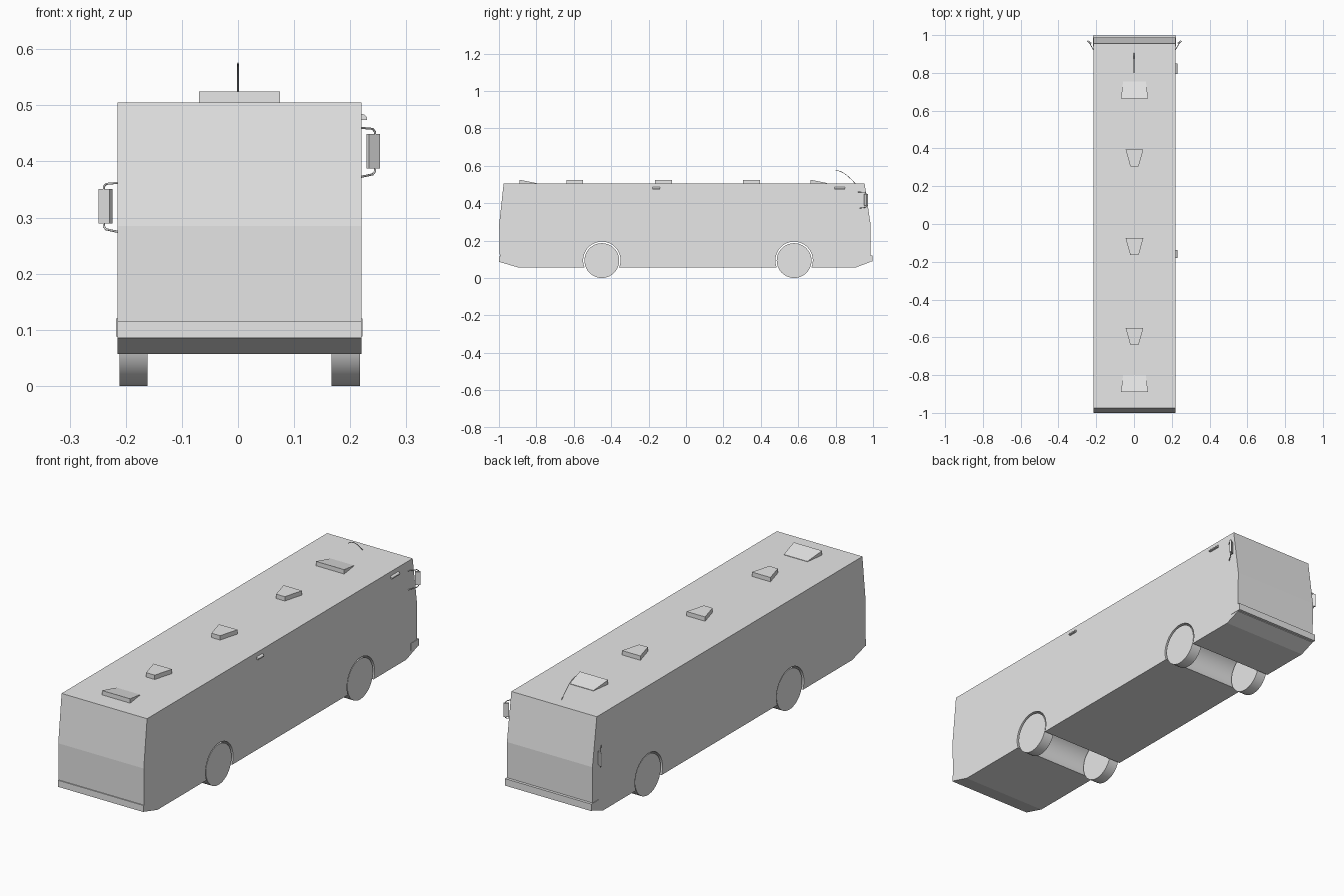
import bpy, bmesh, math
from mathutils import Matrix, Vector

cube = bpy.data.objects.get("Cube")
if cube:
    bpy.data.objects.remove(cube, do_unlink=True)

grey = bpy.data.materials.new("light grey")
grey.use_nodes = True
COLOUR = (0.8, 0.8, 0.8, 1)
grey.diffuse_color = COLOUR
grey.node_tree.nodes["Principled BSDF"].inputs["Base Color"].default_value = COLOUR

MID = 0.0025          # centre of the body across x
HALF = 0.2175         # half width of the body
ROOF, FLOOR = 0.505, 0.057
AXLES = (-0.45, 0.578)
AXLE_Z, ARCH_R, WHEEL_R = 0.094, 0.1, 0.093


def add_object(name, bm, smooth=None):
    bmesh.ops.recalc_face_normals(bm, faces=bm.faces)
    mesh = bpy.data.meshes.new(name)
    bm.to_mesh(mesh)
    bm.free()
    mesh.materials.append(grey)
    ob = bpy.data.objects.new(name, mesh)
    bpy.context.collection.objects.link(ob)
    if smooth:
        bpy.ops.object.select_all(action='DESELECT')
        ob.select_set(True)
        bpy.context.view_layer.objects.active = ob
        bpy.ops.object.shade_smooth_by_angle(angle=math.radians(smooth))
    return ob


def prism(name, points, offset, smooth=None):
    """Extrude a flat outline along an offset vector."""
    bm = bmesh.new()
    face = bm.faces.new([bm.verts.new(p) for p in points])
    new = bmesh.ops.extrude_face_region(bm, geom=[face])["geom"]
    bmesh.ops.translate(bm, vec=offset,
                        verts=[v for v in new if isinstance(v, bmesh.types.BMVert)])
    return add_object(name, bm, smooth)


def box(name, centre, size, turn=0):
    bm = bmesh.new()
    bmesh.ops.create_cube(bm, size=1, matrix=Matrix.Translation(centre)
                          @ Matrix.Rotation(turn, 4, 'Z') @ Matrix.Diagonal((*size, 1)))
    return add_object(name, bm)


def rod(name, points, radius):
    curve = bpy.data.curves.new(name, 'CURVE')
    curve.dimensions = '3D'
    curve.bevel_depth = radius
    curve.bevel_resolution = 1
    curve.use_fill_caps = True
    spline = curve.splines.new('POLY')
    spline.points.add(len(points) - 1)
    for sp, p in zip(spline.points, points):
        sp.co = (*p, 1)
    curve.materials.append(grey)
    ob = bpy.data.objects.new(name, curve)
    bpy.context.collection.objects.link(ob)


# Body: side outline with two wheel arches cut right through
outline = [(-0.975, ROOF), (-0.999, 0.285), (-0.995, 0.085), (-0.9, FLOOR)]
drop = math.asin((AXLE_Z - FLOOR) / ARCH_R)
STEPS = 42
for axle in AXLES:
    for i in range(STEPS + 1):
        a = math.pi + drop - (math.pi + 2 * drop) * i / STEPS
        outline.append((axle + ARCH_R * math.cos(a), AXLE_Z + ARCH_R * math.sin(a)))
outline += [(0.91, FLOOR), (0.985, 0.085), (0.987, 0.285), (0.955, ROOF)]
prism("body", [(MID - HALF, y, z) for y, z in outline], (2 * HALF, 0, 0), smooth=6)

# Bumpers
box("plain_bumper", (MID, -0.99, 0.1), (2 * HALF, 0.02, 0.03))
box("wrapped_bumper", (MID, 0.969, 0.104), (2 * HALF + 0.004, 0.058, 0.032))

# Wheels
for axle in AXLES:
    for x in (-0.186, 0.192):
        bm = bmesh.new()
        bmesh.ops.create_cone(bm, cap_ends=True, segments=40, radius1=WHEEL_R,
                              radius2=WHEEL_R, depth=0.05,
                              matrix=Matrix.Translation((x, axle, AXLE_Z - 0.001))
                              @ Matrix.Rotation(math.pi / 2, 4, 'Y'))
        add_object("wheel", bm, smooth=30)

# Small tapered roof vents
for y in (-0.64, -0.165, 0.305):
    prism("roof_vent", [(MID - 0.022, y, ROOF), (MID + 0.022, y, ROOF),
                        (MID + 0.047, y + 0.09, ROOF), (MID - 0.047, y + 0.09, ROOF)],
          (0, 0, 0.02))

# Large wedge hatches, sloping down toward +y
for y in (-0.89, 0.665):
    hatch = prism("roof_hatch", [(MID - 0.072, y, ROOF), (MID + 0.072, y, ROOF),
                                 (MID + 0.06, y + 0.09, ROOF), (MID - 0.06, y + 0.09, ROOF)],
                  (0, 0, 0.02))
    for v in hatch.data.vertices:
        if v.co.z > ROOF + 0.01 and v.co.y > y + 0.05:
            v.co.z = ROOF + 0.002

# Curved aerial
rod("aerial", [(0, 0.905 - 0.105 * t, ROOF + 0.07 * math.sin(t * math.pi / 2))
               for t in (i / 8 for i in range(9))], 0.0015)

# Side marker lamps on the +x side
SIDE = MID + HALF
for y, length in ((0.793, 0.057), (-0.18, 0.042)):
    prism("marker_lamp", [(SIDE, y, 0.485), (SIDE + 0.006, y, 0.483),
                          (SIDE + 0.01, y, 0.479), (SIDE + 0.01, y, 0.474),
                          (SIDE, y, 0.474)], (0, length, 0))

# Mirrors on bent arms, one mounted higher than the other
for name, side, z in (("left_mirror", 1, 0.418), ("right_mirror", -1, 0.32)):
    edge = MID + side * HALF
    px = edge + side * 0.021
    box(name, (px, 0.962, z), (0.024, 0.009, 0.061), turn=side * math.radians(35))
    for top in (1, -1):
        wall, bend = (0.042, 0.040) if top == 1 else (-0.046, -0.041)
        rod(name + "_arm", [(edge - side * 0.003, 0.918, z + wall),
                            (edge + side * 0.02, 0.957, z + bend),
                            (edge + side * 0.024, 0.963, z + bend - top * 0.005),
                            (edge + side * 0.024, 0.963, z + top * 0.028)], 0.002)
